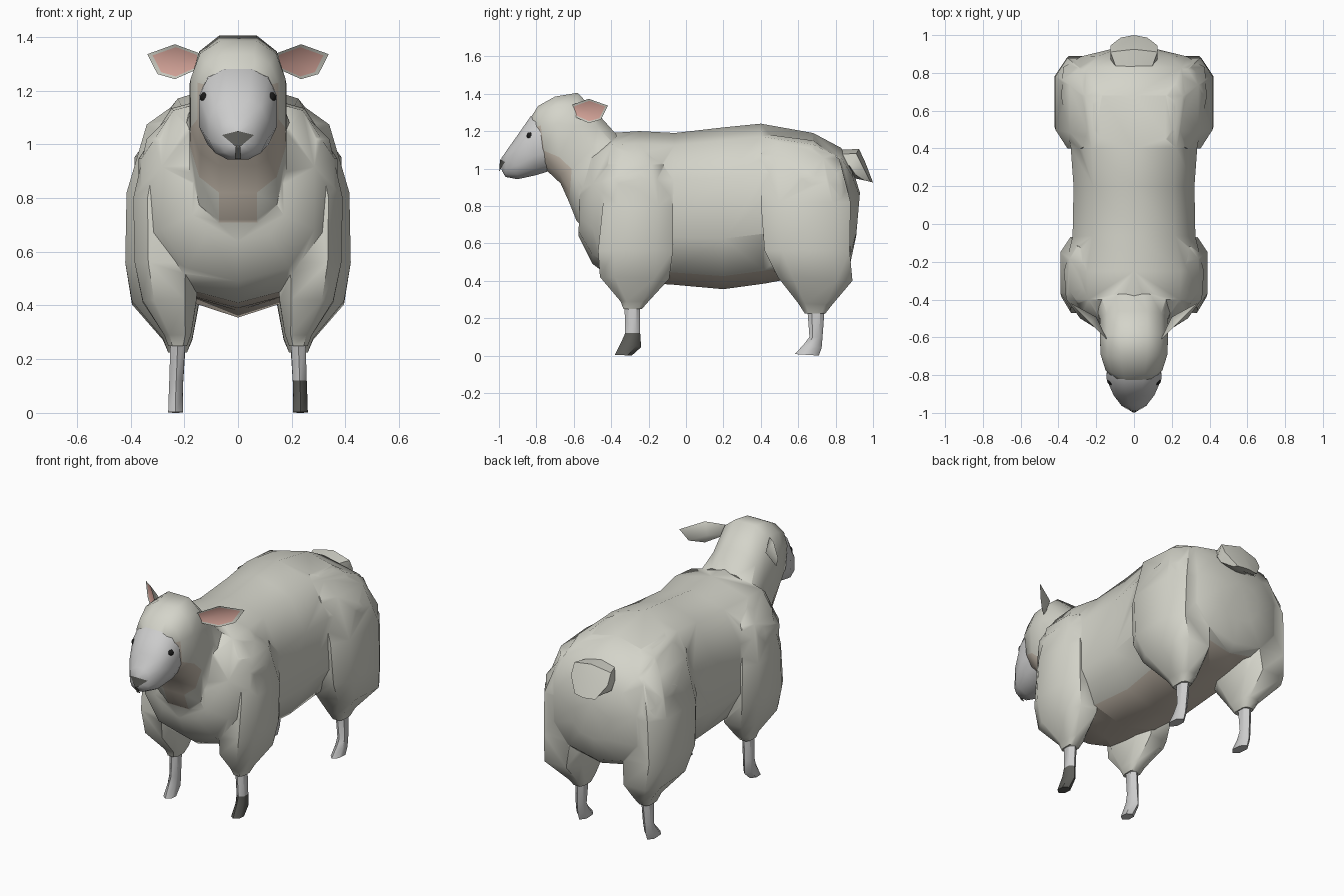
import bpy, bmesh
from math import sin, cos, pi
from mathutils import Vector

if "Cube" in bpy.data.objects:
    bpy.data.objects.remove(bpy.data.objects["Cube"])


def material(name, r, g, b):
    m = bpy.data.materials.new(name)
    m.diffuse_color = (r, g, b, 1)
    m.use_nodes = True
    m.node_tree.nodes["Principled BSDF"].inputs["Base Color"].default_value = m.diffuse_color
    return m


wool = material("wool", .66, .66, .59)
tan = material("tan_skin", .58, .51, .43)
skin = material("pale_skin", .70, .70, .72)
pink = material("pink", .75, .42, .36)
dark = material("dark", .11, .11, .10)
black = material("black", .01, .01, .01)


def finish(bm, name, mats, second=None):
    """Turn a bmesh into an object; faces passing `second` use the second material."""
    bmesh.ops.recalc_face_normals(bm, faces=bm.faces)
    bm.normal_update()
    if second:
        for f in bm.faces:
            f.material_index = int(second(f))
    me = bpy.data.meshes.new(name)
    bm.to_mesh(me)
    bm.free()
    for m in mats:
        me.materials.append(m)
    ob = bpy.data.objects.new(name, me)
    bpy.context.collection.objects.link(ob)
    return ob


def loft(name, rings, mats, n=8, p=2.0, side=1, second=None):
    """Each ring: two opposite points (y, z), (y, z), then centre x and half width."""
    angles = [2 * pi * (i + .5) / n for i in range(n)]
    power = lambda v: (1 if v > 0 else -1) * abs(v) ** (2 / p) if abs(v) > 1e-6 else 0
    shape = [(power(cos(a)), power(sin(a))) for a in angles]
    mx, my = max(s[0] for s in shape), max(s[1] for s in shape)
    bm = bmesh.new()
    loops = []
    for (ay, az), (by, bz), cx, w in rings:
        mid = Vector((cx * side, (ay + by) / 2, (az + bz) / 2))
        up = Vector((0, (ay - by) / 2, (az - bz) / 2))
        loops.append([bm.verts.new(mid + up * (v / my) + Vector((w * u / mx, 0, 0)))
                      for u, v in shape])
    for a, b in zip(loops, loops[1:]):
        for i in range(n):
            j = (i + 1) % n
            bm.faces.new((a[i], a[j], b[j], b[i]))
    bm.faces.new(loops[0])
    bm.faces.new(loops[-1])
    return finish(bm, name, mats, second)


# Torso, with bare skin along the belly
torso = loft("woolly_body", [
    ((-.565, .95), (-.575, .64), 0, .17),
    ((-.50, 1.11), (-.50, .49), 0, .285),
    ((-.40, 1.19), (-.39, .41), 0, .36),
    ((-.25, 1.20), (-.25, .39), 0, .37),
    ((-.06, 1.19), (-.08, .38), 0, .325),
    ((.20, 1.22), (.20, .355), 0, .32),
    ((.40, 1.24), (.42, .385), 0, .335),
    ((.68, 1.19), (.66, .43), 0, .385),
    ((.83, 1.11), (.83, .46), 0, .375),
    ((.89, 1.00), (.88, .50), 0, .28),
    ((.93, .87), (.91, .64), 0, .13)],
    [wool, tan], n=10, p=2.4, second=lambda f: f.normal.z < -.85)

# Woolly head and neck, with a bare throat narrowing downwards
parts = [loft("head_wool", [
    ((-.845, 1.25), (-.80, 1.13), 0, .09),
    ((-.79, 1.335), (-.745, .99), 0, .15),
    ((-.70, 1.385), (-.67, .92), 0, .177),
    ((-.58, 1.405), (-.625, .82), 0, .18),
    ((-.46, 1.28), (-.585, .72), 0, .18),
    ((-.37, 1.18), (-.50, .64), 0, .22)],
    [wool, tan], n=12, p=2.8,
    second=lambda f: f.normal.y < 0 and f.normal.z < -.1 and
    abs(f.calc_center_median().x) < .6 * (f.calc_center_median().z - .68))]

# Face
loft("face", [
    ((-.74, 1.30), (-.72, .99), 0, .14),
    ((-.83, 1.28), (-.80, .965), 0, .146),
    ((-.91, 1.165), (-.90, .943), 0, .108),
    ((-.96, 1.095), (-.965, .955), 0, .065),
    ((-.987, 1.055), (-.985, .99), 0, .018)],
    [skin], n=12, p=2.5)

# Nose triangle and mouth slit
bm = bmesh.new()
l, t, r, c = [bm.verts.new(v) for v in
              ((-.06, -.968, 1.035), (0, -.994, 1.05), (.06, -.968, 1.035), (0, -.999, .985))]
bm.faces.new((l, t, c))
bm.faces.new((t, r, c))
bm.faces.new([bm.verts.new(v) for v in
              ((-.008, -.998, .995), (.008, -.998, .995), (.012, -.970, .946), (-.012, -.970, .946))])
finish(bm, "nose", [dark])

# Tail
loft("tail", [
    ((.82, 1.10), (.80, 1.00), 0, .09),
    ((.925, 1.105), (.86, .99), 0, .125),
    ((.96, 1.03), (.89, .95), 0, .125),
    ((1.0, .925), (.94, .94), 0, .07)],
    [wool], n=6, p=2.4)


def ear(name, side):
    outline = [(.14, 1.285), (.235, 1.243), (.30, 1.262),
               (.338, 1.336), (.235, 1.373), (.14, 1.338)]
    pts = [Vector((x * side, -.59 + (x - .165) * 1.0, z)) for x, z in outline]
    mid = sum(pts, Vector()) / len(pts)
    out = Vector((.7 * side, -.7, 0))
    bm = bmesh.new()
    rim = [bm.verts.new(q) for q in pts]
    inner = [bm.verts.new(mid + (q - mid) * .84 - out * .004) for q in pts]
    cup, back = bm.verts.new(mid - out * .018), bm.verts.new(mid - out * .045)
    cup_faces = set()
    for i in range(6):
        j = (i + 1) % 6
        bm.faces.new((rim[i], rim[j], inner[j], inner[i]))
        bm.faces.new((rim[j], rim[i], back))
        cup_faces.add(bm.faces.new((inner[i], inner[j], cup)))
    finish(bm, name, [wool, pink], lambda f: f in cup_faces)


for side, word in ((1, "right"), (-1, "left")):
    ear(word + "_ear", side)

    # Eye
    bm = bmesh.new()
    bmesh.ops.create_uvsphere(bm, u_segments=12, v_segments=8, radius=.02)
    bmesh.ops.translate(bm, verts=bm.verts, vec=(.122 * side, -.832, 1.175))
    finish(bm, word + "_eye", [black])

    # Haunch
    parts.append(loft(word + "_haunch", [
        ((.45, 1.18), (.68, 1.15), .13, .07),
        ((.40, 1.08), (.82, 1.05), .20, .14),
        ((.40, .82), (.88, .82), .26, .155),
        ((.42, .56), (.875, .56), .27, .15),
        ((.49, .42), (.89, .40), .27, .125),
        ((.60, .28), (.78, .27), .225, .055),
        ((.635, .225), (.745, .225), .225, .035)],
        [wool], p=3.4, side=side))

    # Shoulder
    parts.append(loft(word + "_shoulder", [
        ((-.36, 1.12), (-.20, 1.12), .17, .07),
        ((-.42, 1.02), (-.12, 1.02), .24, .10),
        ((-.445, .80), (-.07, .80), .265, .125),
        ((-.47, .56), (-.07, .56), .265, .12),
        ((-.46, .42), (-.09, .41), .255, .10),
        ((-.35, .29), (-.20, .29), .225, .05),
        ((-.335, .25), (-.235, .25), .225, .035)],
        [wool], p=3.2, side=side))

    # Front leg; only the right hoof is dark
    loft(word + "_front_leg", [
        ((-.33, .32), (-.245, .32), .222, .028),
        ((-.325, .12), (-.245, .12), .23, .026),
        ((-.345, .075), (-.24, .045), .232, .026),
        ((-.38, .004), (-.29, 0), .232, .028)],
        [skin, dark], n=6, side=side,
        second=lambda f, s=side: s > 0 and f.calc_center_median().z < .11)

    # Back leg
    loft(word + "_back_leg", [
        ((.645, .30), (.745, .30), .222, .03),
        ((.66, .10), (.73, .10), .23, .025),
        ((.63, .06), (.725, .04), .232, .026),
        ((.582, .008), (.71, 0), .232, .028)],
        [skin], n=6, side=side)

# Fuse head, haunches and shoulders into one woolly skin
for part in parts:
    mod = torso.modifiers.new(part.name, 'BOOLEAN')
    mod.operation, mod.solver, mod.object = 'UNION', 'EXACT', part
torso.data = bpy.data.meshes.new_from_object(
    torso.evaluated_get(bpy.context.evaluated_depsgraph_get()))
torso.modifiers.clear()
for part in parts:
    bpy.data.objects.remove(part)

# Smooth shading that keeps hard creases
bpy.ops.object.select_all(action='SELECT')
bpy.context.view_layer.objects.active = torso
bpy.ops.object.shade_smooth_by_angle(angle=.9)
